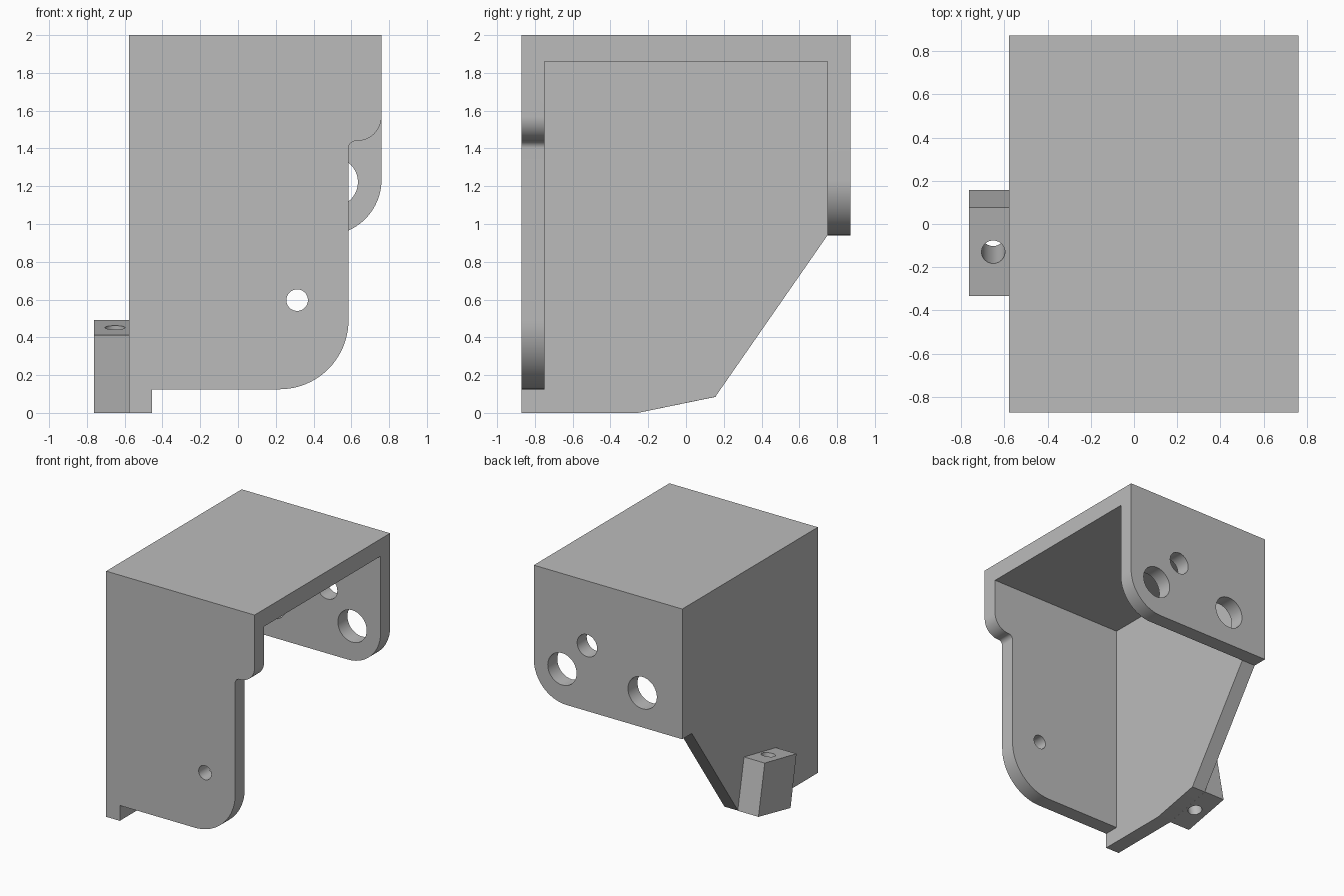
import bpy, bmesh
from math import radians, cos, sin, atan2
from mathutils import Vector, Matrix

cube = bpy.data.objects.get("Cube")
if cube:
    bpy.data.objects.remove(cube, do_unlink=True)

# Single plain grey
grey = bpy.data.materials.new("plain_grey")
COLOUR = (0.5, 0.5, 0.5, 1)
grey.diffuse_color = COLOUR
grey.use_nodes = True
grey.node_tree.nodes["Principled BSDF"].inputs["Base Color"].default_value = COLOUR

# Main dimensions
LEFT, RIGHT, DEPTH, TOP = -0.577, 0.76, 0.872, 2.0
WALL, ROOF = 0.123, 0.14


def arc(cx, cz, r, start, end, steps=20):
    """Points along an arc, angles in degrees."""
    angles = [radians(start + (end - start) * i / steps) for i in range(steps + 1)]
    return [(cx + r * cos(a), cz + r * sin(a)) for a in angles]


def plate(name, profile, axis, start, thick):
    """Extrude a flat (u, z) profile along x or y."""
    bm = bmesh.new()
    place = (lambda u, z: (start, u, z)) if axis == "x" else (lambda u, z: (u, start, z))
    face = bm.faces.new([bm.verts.new(place(u, z)) for u, z in profile])
    grown = bmesh.ops.extrude_face_region(bm, geom=[face])
    shift = Vector((thick, 0, 0)) if axis == "x" else Vector((0, thick, 0))
    bmesh.ops.translate(bm, vec=shift, verts=[v for v in grown["geom"] if isinstance(v, bmesh.types.BMVert)])
    bmesh.ops.recalc_face_normals(bm, faces=bm.faces)
    return finish(name, bm)


def finish(name, bm):
    mesh = bpy.data.meshes.new(name)
    bm.to_mesh(mesh)
    bm.free()
    mesh.materials.append(grey)
    obj = bpy.data.objects.new(name, mesh)
    bpy.context.collection.objects.link(obj)
    return obj


def combine(target, other, operation):
    """Apply an exact boolean, then drop the second object."""
    mod = target.modifiers.new("combine", "BOOLEAN")
    mod.operation, mod.object, mod.solver = operation, other, "EXACT"
    bpy.context.view_layer.objects.active = target
    bpy.ops.object.modifier_apply(modifier=mod.name)
    bpy.data.objects.remove(other, do_unlink=True)


def drill(target, centre, radius, direction, length=0.4):
    bm = bmesh.new()
    turn = Vector(direction).to_track_quat("Z", "Y").to_matrix().to_4x4()
    bmesh.ops.create_cone(bm, cap_ends=True, segments=40, radius1=radius, radius2=radius,
                          depth=length, matrix=Matrix.Translation(centre) @ turn)
    cutter = finish("hole_cutter", bm)
    cutter.hide_render = True
    combine(target, cutter, "DIFFERENCE")


# Front panel: rounded foot, narrow waist and wider rounded shoulder
front = plate("front_panel",
              [(LEFT, TOP), (LEFT, 0.125)]
              + arc(0.22, 0.49, 0.365, -90, 0)
              + arc(0.625, 1.40, 0.04, 180, 90, 8)
              + arc(0.63, 1.57, 0.13, -90, 0)
              + [(RIGHT, TOP)], "y", -DEPTH, WALL)
drill(front, (0.313, -DEPTH, 0.597), 0.057, (0, 1, 0))

# Back panel: shorter, one rounded corner, three holes
back = plate("back_panel",
             [(LEFT, TOP), (LEFT, 0.94)] + arc(0.465, 1.235, 0.295, -90, 0) + [(RIGHT, TOP)],
             "y", DEPTH, -WALL)
for x, z, r in ((0.505, 1.222, 0.13), (0.28, 1.473, 0.09), (-0.218, 1.222, 0.13)):
    drill(back, (x, DEPTH, z), r, (0, 1, 0))

# Side wall with tapered rear edge, and the roof
side = plate("side_wall",
             [(-DEPTH, TOP), (-DEPTH, 0), (-0.255, 0), (0.155, 0.085),
              (DEPTH - WALL, 0.94), (DEPTH, 0.94), (DEPTH, TOP)], "x", LEFT, WALL)
roof = plate("roof",
             [(-DEPTH, TOP - ROOF), (DEPTH, TOP - ROOF), (DEPTH, TOP), (-DEPTH, TOP)],
             "x", LEFT, RIGHT - LEFT)

# Join the folded panels into one shell
for panel in (roof, front, back):
    combine(side, panel, "UNION")
side.name = "bracket_shell"

# Tilted lug with a hole running square to its top
lug = plate("mounting_lug", [(-0.255, 0), (0.158, 0.085), (0.077, 0.492), (-0.332, 0.412)],
            "x", LEFT, -0.186)
tilt = atan2(0.08, 0.409)
drill(lug, (-0.651, -0.09, 0.25), 0.054, (0, -sin(tilt), cos(tilt)), 0.8)

# Clean flat faces, smooth the curved edges
for obj in (side, lug):
    bm = bmesh.new()
    bm.from_mesh(obj.data)
    bmesh.ops.remove_doubles(bm, verts=bm.verts, dist=0.0001)
    bmesh.ops.dissolve_limit(bm, angle_limit=radians(0.5), verts=bm.verts, edges=bm.edges)
    bm.to_mesh(obj.data)
    bm.free()
    bpy.ops.object.select_all(action="DESELECT")
    obj.select_set(True)
    bpy.context.view_layer.objects.active = obj
    bpy.ops.object.shade_smooth_by_angle(angle=radians(30))
